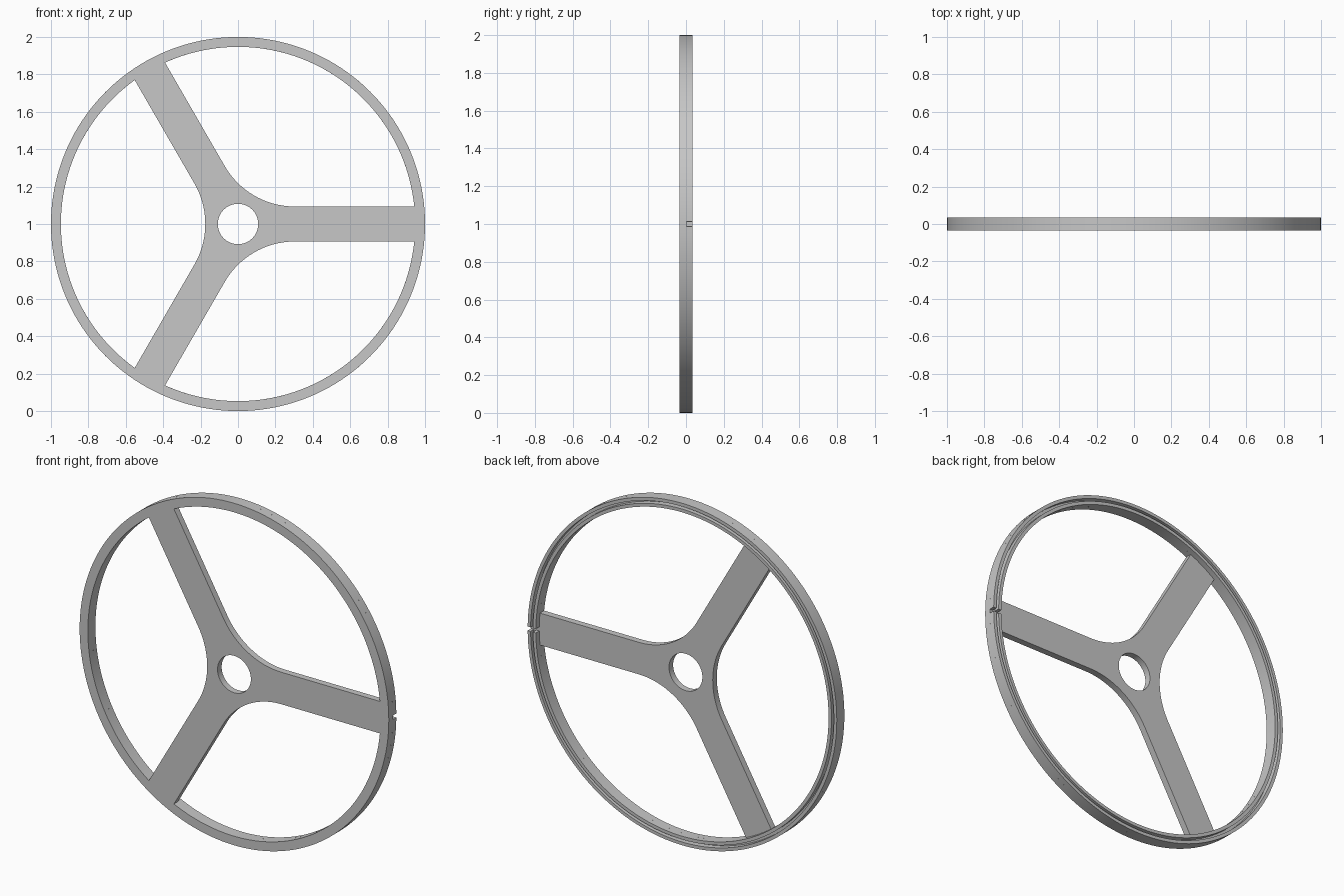
import bpy, bmesh
from math import sin, cos, pi, radians, asin, degrees

cube = bpy.data.objects.get("Cube")
if cube:
    bpy.data.objects.remove(cube, do_unlink=True)

FRONT, STEP, BACK = -0.035, 0.003, 0.035   # depth levels along y
R_OUT, R_IN, R_HOLE = 1.0, 0.947, 0.108
HALF_SPOKE, WAIST = 0.0935, 0.175          # spoke half width, hub waist radius
SEGS = 160

grey = bpy.data.materials.new("light grey")
grey.use_nodes = True
colour = (0.57, 0.57, 0.57, 1)
grey.diffuse_color = colour
grey.node_tree.nodes["Principled BSDF"].inputs["Base Color"].default_value = colour


def arc(radius, start, end, steps, cx=0, cy=0):
    """Points on an arc, angles in degrees, both ends included."""
    angles = [radians(start + (end - start) * i / steps) for i in range(steps + 1)]
    return [(cx + radius * cos(a), cy + radius * sin(a)) for a in angles]


def finish(obj):
    obj.data.materials.clear()
    obj.data.materials.append(grey)
    bpy.ops.object.select_all(action="DESELECT")
    obj.select_set(True)
    bpy.context.view_layer.objects.active = obj
    bpy.ops.object.shade_smooth_by_angle(angle=radians(30))


def window(turn):
    """Opening between two spokes, with a fillet around the hub."""
    fillet = (WAIST * sin(pi / 3) - HALF_SPOKE) / (1 - sin(pi / 3))
    mid = radians(turn + 60)
    reach = WAIST + fillet
    edge = degrees(asin(HALF_SPOKE / R_IN))
    rim = arc(R_IN, turn + edge, turn + 120 - edge, 48)
    hub = arc(fillet, turn + 210, turn + 270, 20, reach * cos(mid), reach * sin(mid))
    return rim + hub


# Front plate: rim face, three spokes and hub in one flat shape
curve = bpy.data.curves.new("spoked_plate", "CURVE")
curve.dimensions = "2D"
curve.fill_mode = "BOTH"
curve.extrude = (STEP - FRONT) / 2
outlines = [arc(R_OUT, 0, 360, SEGS)[:-1], arc(R_HOLE, 0, 360, 64)[:-1]]
outlines += [window(turn) for turn in (0, 120, 240)]
for points in outlines:
    spline = curve.splines.new("POLY")
    spline.points.add(len(points) - 1)
    for p, (x, y) in zip(spline.points, points):
        p.co = (x, y, 0, 1)
    spline.use_cyclic_u = True
plate = bpy.data.objects.new("spoked_plate", curve)
bpy.context.collection.objects.link(plate)
plate.rotation_euler.x = pi / 2
plate.location = (0, (STEP + FRONT) / 2, 1)
bpy.ops.object.select_all(action="DESELECT")
plate.select_set(True)
bpy.context.view_layer.objects.active = plate
bpy.ops.object.convert(target="MESH")
bm = bmesh.new()
bm.from_mesh(plate.data)
bmesh.ops.remove_doubles(bm, verts=bm.verts, dist=0.0001)
bmesh.ops.recalc_face_normals(bm, faces=bm.faces)
bm.to_mesh(plate.data)
bm.free()
finish(plate)


def wall(name, inner, outer):
    """Raised ring on the back of the rim, split by a notch at +x."""
    gap = degrees(0.012 / outer)
    profile = [(inner, STEP), (inner, BACK), (outer, BACK), (outer, STEP)]
    bm = bmesh.new()
    rings = []
    for c, s in arc(1, gap, 360 - gap, SEGS):
        rings.append([bm.verts.new((r * c, y, 1 + r * s)) for r, y in profile])
    for a, b in zip(rings, rings[1:]):
        for i in range(3):
            bm.faces.new((a[i], a[i + 1], b[i + 1], b[i]))
    bm.faces.new(rings[0])
    bm.faces.new(rings[-1])
    bmesh.ops.recalc_face_normals(bm, faces=bm.faces)
    mesh = bpy.data.meshes.new(name)
    bm.to_mesh(mesh)
    bm.free()
    obj = bpy.data.objects.new(name, mesh)
    bpy.context.collection.objects.link(obj)
    finish(obj)


# Two raised rings with a groove between them
wall("outer_rim_wall", 0.981, R_OUT)
wall("inner_rim_wall", R_IN, 0.966)
